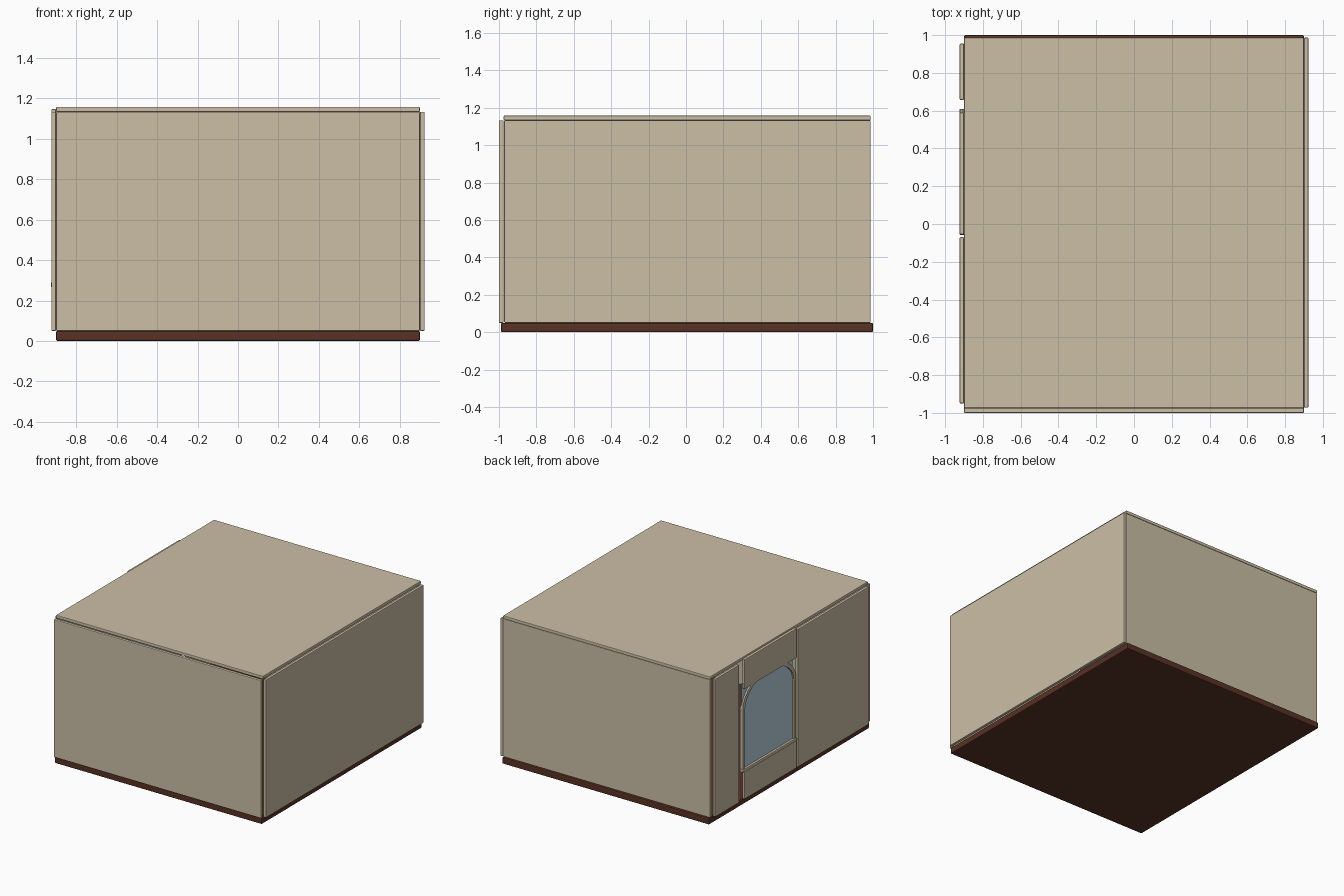
import bpy, bmesh, math

if "Cube" in bpy.data.objects:
    bpy.data.objects.remove(bpy.data.objects["Cube"])


def material(name, rgb):
    m = bpy.data.materials.new(name)
    m.diffuse_color = (*rgb, 1)
    m.use_nodes = True
    m.node_tree.nodes["Principled BSDF"].inputs["Base Color"].default_value = m.diffuse_color
    return m


PLASTER = material("plaster", (0.60, 0.52, 0.38))
WOOD = material("dark_wood", (0.10, 0.032, 0.018))
GLASS = material("glass", (0.48, 0.64, 0.73))


def finish(name, bm, mat, bevel):
    bmesh.ops.recalc_face_normals(bm, faces=bm.faces)
    me = bpy.data.meshes.new(name)
    bm.to_mesh(me)
    bm.free()
    me.materials.append(mat)
    ob = bpy.data.objects.new(name, me)
    bpy.context.collection.objects.link(ob)
    if bevel:
        b = ob.modifiers.new("bevel", 'BEVEL')
        b.width = bevel
        b.segments = 2
        b.limit_method = 'ANGLE'
        b.angle_limit = math.radians(40)
    return ob


def box(name, x, y, z, mat=PLASTER, bevel=0.005):
    bm = bmesh.new()
    bmesh.ops.create_cube(bm, size=1)
    for v in bm.verts:
        v.co = [r[0] + (c + 0.5) * (r[1] - r[0]) for c, r in zip(v.co, (x, y, z))]
    return finish(name, bm, mat, bevel)


# Room shell
box("floor", (-0.9, 0.9), (-0.99, 1.0), (0, 0.05), WOOD, 0.008)
box("ceiling", (-0.9, 0.9), (-0.975, 0.987), (1.133, 1.158))
box("front_wall", (-0.9, 0.9), (-1.0, -0.975), (0.05, 1.133))
box("back_wall", (-0.9, 0.9), (0.962, 0.987), (0.05, 1.133))
box("right_wall", (0.9, 0.923), (-0.972, 0.987), (0.05, 1.133))

# Left wall with the window bay
LEFT = (-0.923, -0.9)
box("left_wall_front", LEFT, (-0.95, -0.07), (0.05, 1.133))
box("left_wall_back", LEFT, (0.657, 0.955), (0.05, 1.133))
box("window_lintel", LEFT, (-0.055, 0.59), (0.915, 1.147))
box("window_apron", LEFT, (-0.055, 0.59), (0.05, 0.265))
box("window_sill", (-0.925, -0.895), (-0.057, 0.61), (0.265, 0.29))

# Window posts either side of the opening
SPRING, MID = 0.755, 0.278
for side, name in ((-1, "window_post_front"), (1, "window_post_back")):
    ys = sorted((MID + side * 0.302, MID + side * 0.332))
    box(name, (-0.921, -0.897), ys, (0.29, SPRING), bevel=0.003)

# Arched frame above the posts
bm = bmesh.new()
rings = []
for i in range(25):
    a = math.pi * i / 24
    rings.append([bm.verts.new((x, MID + ry * math.cos(a), SPRING + rz * math.sin(a)))
                  for x, ry, rz in ((-0.920, 0.302, 0.19), (-0.920, 0.332, 0.22),
                                    (-0.897, 0.332, 0.22), (-0.897, 0.302, 0.19))])
for p, q in zip(rings, rings[1:]):
    for k in range(4):
        bm.faces.new((p[k], p[(k + 1) % 4], q[(k + 1) % 4], q[k]))
bm.faces.new(rings[0])
bm.faces.new(rings[-1])
finish("window_arch", bm, PLASTER, 0)

# Glass pane behind the arch
box("window_glass", (-0.908, -0.902), (-0.025, 0.605), (0.27, 0.96), GLASS, 0)
